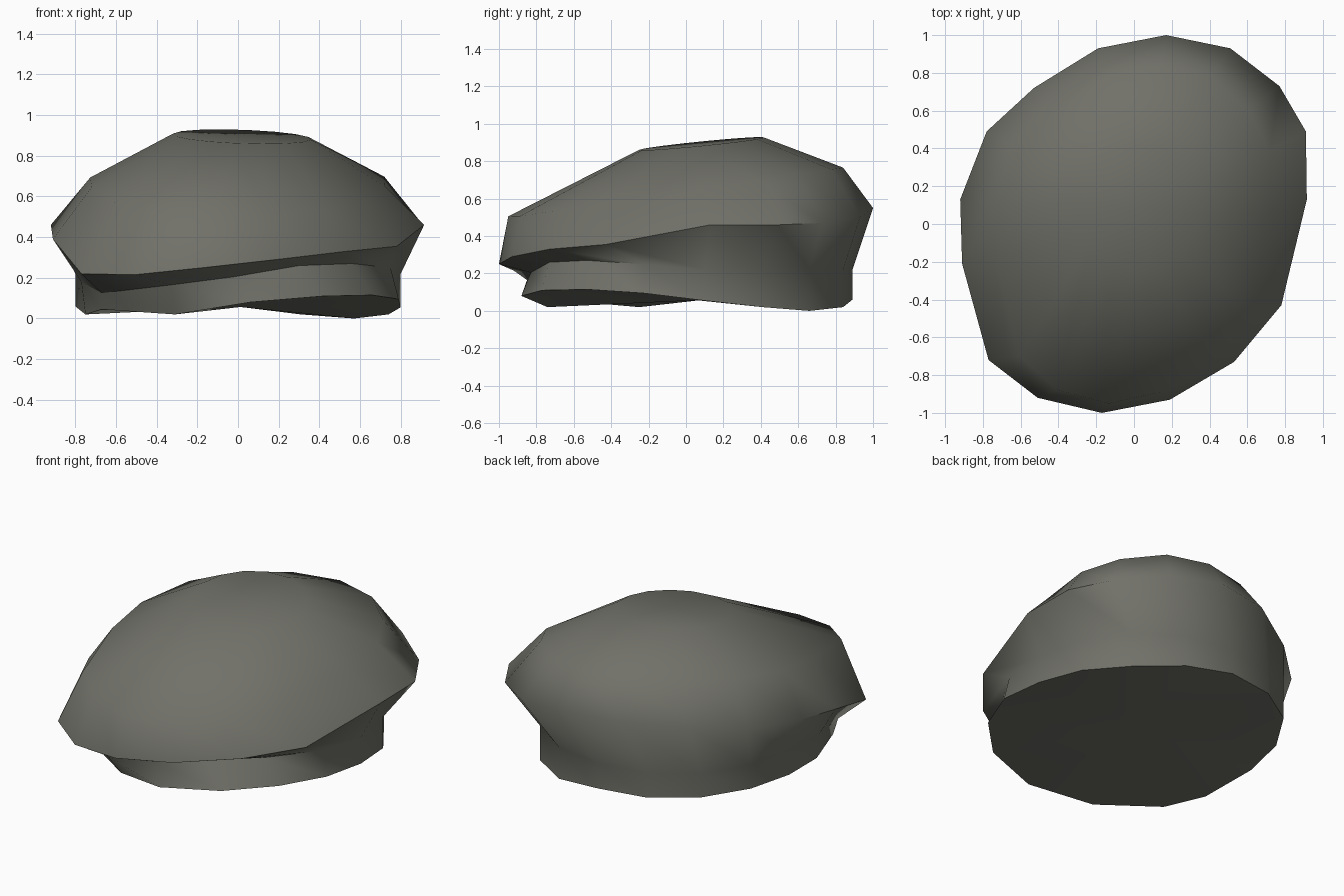
import bpy, bmesh, math

if "Cube" in bpy.data.objects:
    bpy.data.objects.remove(bpy.data.objects["Cube"])

N = 16

# Widest outline of the crown, clockwise from the back: x, y, z
BRIM = [(.17, 1, .55), (.51, .93, .50), (.77, .73, .47), (.91, .49, .46),
        (.915, .13, .46), (.78, -.43, .355), (.53, -.73, .33), (.19, -.93, .29),
        (-.17, -1, .25), (-.51, -.92, .215), (-.77, -.72, .22), (-.91, -.21, .39),
        (-.92, .13, .46), (-.78, .49, .49), (-.53, .72, .52), (-.19, .93, .55)]

# Wavy lower edge of the band
HEM = [(0, .89, .06), (.31, .84, .02), (.57, .66, 0), (.74, .41, .02),
       (.8, .1, .055), (.79, -.23, .095), (.66, -.53, .115), (.42, -.77, .11),
       (.06, -.88, .08), (-.31, -.74, .02), (-.67, -.53, .045), (-.75, -.25, .02),
       (-.8, .1, .06), (-.74, .4, .07), (-.57, .67, .07), (-.31, .84, .065)]

# Top edge of the band, leaning inward along the front
FRONT = {5: (.75, -.23, .25), 6: (.56, -.53, .27), 7: (.3, -.73, .26),
         8: (-.02, -.83, .205), 9: (-.33, -.85, .165), 10: (-.67, -.58, .125),
         11: (-.77, -.25, .18)}
band_top = [FRONT.get(i, (x, y, .22)) for i, (x, y, z) in enumerate(HEM)]

# Cross-sections of the crown above its widest line
shoulder = []
for x, y, z in BRIM:
    x, y = .79 * x, .895 * y - .055
    shoulder.append((x, y, .64 + .15 * y + .06 * max(0, -x)))
top = []
for i in range(N):
    a = math.tau * (i + .25) / N
    x, y = .02 + .34 * math.sin(a), .085 + .335 * math.cos(a)
    top.append((x, y, .895 + .1 * (y - .085) - .035 * x))

bm = bmesh.new()
loops = [[bm.verts.new(p) for p in ring] for ring in (HEM, band_top, BRIM, shoulder, top)]
for low, high in zip(loops, loops[1:]):
    for i in range(N):
        j = (i + 1) % N
        bm.faces.new((low[i], low[j], high[j], high[i]))


def cap(loop):
    # Fan closing an open loop
    mid = bm.verts.new(sum((v.co for v in loop), loop[0].co * 0) / N)
    for i in range(N):
        bm.faces.new((loop[i], loop[(i + 1) % N], mid))


cap(loops[0])
cap(loops[-1])
bmesh.ops.recalc_face_normals(bm, faces=bm.faces[:])
for f in bm.faces:
    f.smooth = True


def crease(loop, first, last):
    # Crisp edge along part of a loop
    for i in range(first, last + 1):
        bm.edges.get((loop[i], loop[(i + 1) % N])).smooth = False


crease(loops[0], 0, N - 1)
crease(loops[1], 5, 10)
crease(loops[2], 2, 11)

mesh = bpy.data.meshes.new("soft_cap")
bm.to_mesh(mesh)
bm.free()
cloth = bpy.data.materials.new("grey_felt")
cloth.diffuse_color = (.165, .165, .142, 1)
cloth.use_nodes = True
cloth.node_tree.nodes["Principled BSDF"].inputs["Base Color"].default_value = cloth.diffuse_color
mesh.materials.append(cloth)
obj = bpy.data.objects.new("soft_cap", mesh)
bpy.context.collection.objects.link(obj)
